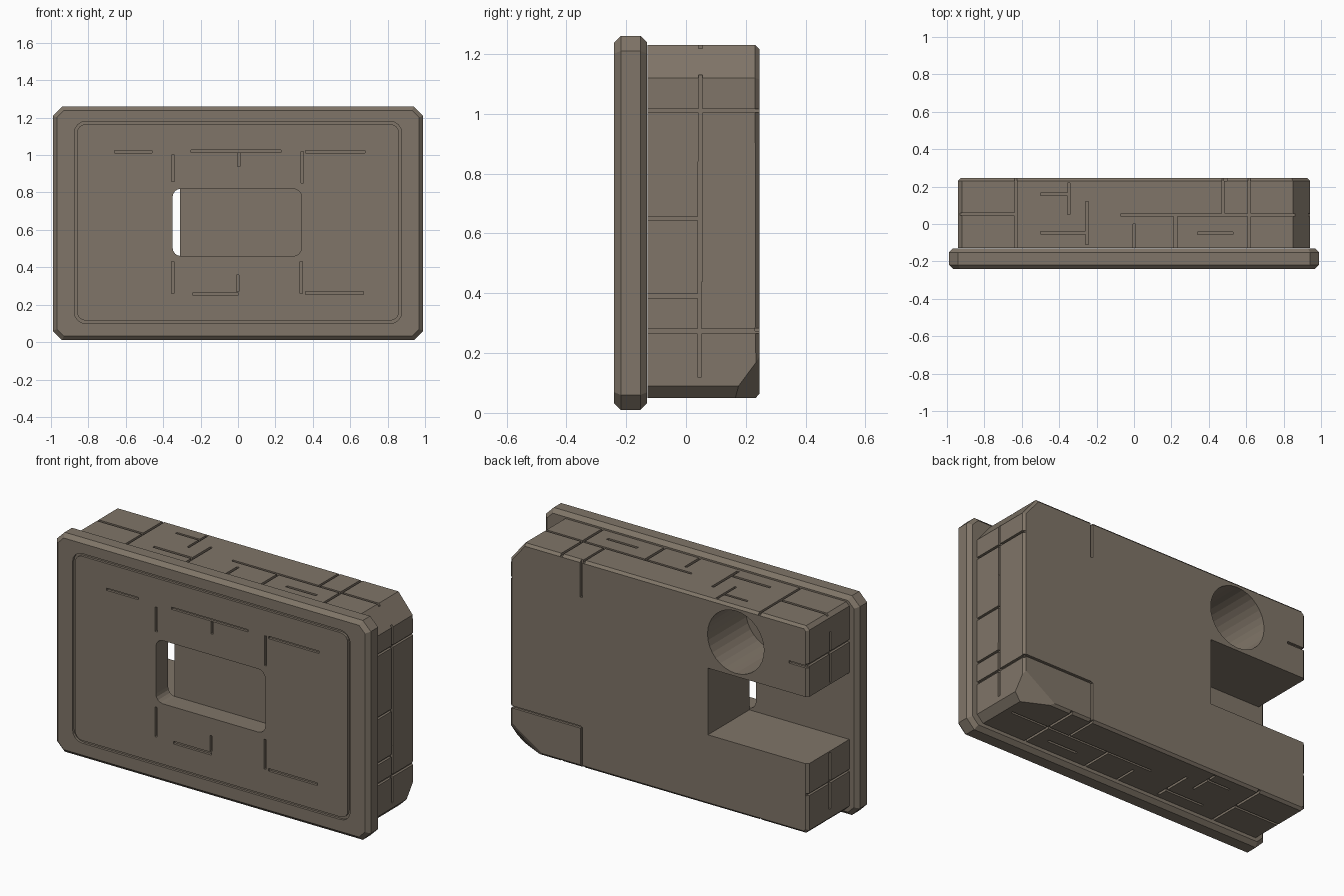
import bpy, bmesh, math, random
from mathutils import Vector

if "Cube" in bpy.data.objects:
    bpy.data.objects.remove(bpy.data.objects["Cube"])

random.seed(4)
stone = bpy.data.materials.new("grey brown stone")
stone.diffuse_color = (0.215, 0.178, 0.138, 1)
stone.use_nodes = True
stone.node_tree.nodes["Principled BSDF"].inputs["Base Color"].default_value = stone.diffuse_color


def make_object(name, bm):
    bmesh.ops.recalc_face_normals(bm, faces=bm.faces)
    me = bpy.data.meshes.new(name)
    bm.to_mesh(me)
    bm.free()
    ob = bpy.data.objects.new(name, me)
    bpy.context.collection.objects.link(ob)
    me.materials.append(stone)
    return ob


def add_prism(bm, pts, y0, y1):
    """Extrude an x-z outline from y0 to y1."""
    a = [bm.verts.new((x, y0, z)) for x, z in pts]
    b = [bm.verts.new((x, y1, z)) for x, z in pts]
    bm.faces.new(a)
    bm.faces.new(b[::-1])
    for i in range(len(pts)):
        j = (i + 1) % len(pts)
        bm.faces.new((a[j], a[i], b[i], b[j]))


def rounded(x0, x1, z0, z1, r, n=4):
    pts = []
    for k, (cx, cz) in enumerate([(x1 - r, z1 - r), (x0 + r, z1 - r),
                                  (x0 + r, z0 + r), (x1 - r, z0 + r)]):
        for i in range(n + 1):
            t = math.pi / 2 * (k + i / n)
            pts.append((cx + r * math.cos(t), cz + r * math.sin(t)))
    return pts


def add_box(bm, lo, hi):
    add_prism(bm, [(lo[0], lo[2]), (hi[0], lo[2]), (hi[0], hi[2]), (lo[0], hi[2])],
              lo[1], hi[1])


def carve(ob, bm):
    """Subtract the cutter mesh from the object and apply it."""
    cutter = make_object("cutter", bm)
    cutter.hide_render = True
    mod = ob.modifiers.new("carve", 'BOOLEAN')
    mod.operation = 'DIFFERENCE'
    mod.solver = 'EXACT'
    mod.use_self = True
    mod.object = cutter
    dg = bpy.context.evaluated_depsgraph_get()
    dg.update()
    me = bpy.data.meshes.new_from_object(ob.evaluated_get(dg))
    ob.modifiers.clear()
    ob.data = me
    bpy.data.objects.remove(cutter)


def groove(bm, axis, level, a, b, w=0.007, d=0.014):
    """Shallow seam from a to b (other two axes) on the face axis = level."""
    others = [i for i in range(3) if i != axis]
    lo, hi = [0] * 3, [0] * 3
    lo[axis], hi[axis] = level - d, level + d
    for k, i in enumerate(others):
        p, q = sorted((a[k], b[k]))
        if q - p < 0.001:
            c = p + random.uniform(-0.004, 0.004)
            lo[i], hi[i] = c - w * random.uniform(0.8, 1.2), c + w
        else:
            lo[i], hi[i] = p, q
    add_box(bm, lo, hi)


# Front plate with chamfered rim
bm = bmesh.new()
c = 0.05
add_prism(bm, [(0.99 - c, 0.01), (0.99, 0.01 + c), (0.99, 1.26 - c), (0.99 - c, 1.26),
               (-0.99 + c, 1.26), (-0.99, 1.26 - c), (-0.99, 0.01 + c), (-0.99 + c, 0.01)],
          -0.24, -0.13)
rim = [e for e in bm.edges if abs(e.verts[0].co.y - e.verts[1].co.y) < 1e-5]
bmesh.ops.bevel(bm, geom=rim, offset=0.022, segments=1, affect='EDGES')
front_plate = make_object("front_plate", bm)

# Window through the plate
bm = bmesh.new()
add_prism(bm, rounded(-0.35, 0.34, 0.46, 0.82, 0.045), -0.3, 0)
carve(front_plate, bm)

# Rounded frame groove on the plate
bm = bmesh.new()
outer, inner = rounded(-0.875, 0.875, 0.1, 1.18, 0.06), rounded(-0.86, 0.86, 0.115, 1.165, 0.045)
rings = [[bm.verts.new((x, y, z)) for x, z in pts]
         for pts, y in ((outer, -0.26), (outer, -0.226), (inner, -0.226), (inner, -0.26))]
for k in range(4):
    p, q = rings[k], rings[(k + 1) % 4]
    for i in range(len(p)):
        j = (i + 1) % len(p)
        bm.faces.new((p[i], p[j], q[j], q[i]))
carve(front_plate, bm)

# Brick seams on the plate, as x0, z0, x1, z1
bm = bmesh.new()
for x0, z0, x1, z1 in [(-0.66, 1.02, -0.46, 1.02), (-0.25, 1.02, 0.23, 1.02),
                       (0.36, 1.02, 0.68, 1.02), (-0.35, 0.86, -0.35, 1.0),
                       (0.34, 0.85, 0.34, 1.02), (-0.35, 0.26, -0.35, 0.43),
                       (0.34, 0.26, 0.34, 0.43), (-0.24, 0.26, 0.0, 0.26),
                       (0.36, 0.26, 0.67, 0.26), (0, 0.94, 0, 1.01), (0, 0.27, 0, 0.36)]:
    groove(bm, 1, -0.24, (x0, z0), (x1, z1))
carve(front_plate, bm)

# Stone body with clipped right-hand corners
bm = bmesh.new()
add_prism(bm, [(0.90, 0.05), (0.94, 0.09), (0.94, 1.12), (0.85, 1.23), (-0.92, 1.23),
               (-0.94, 1.21), (-0.94, 0.07), (-0.92, 0.05)], -0.128, 0.245)
bmesh.ops.bisect_plane(bm, geom=bm.verts[:] + bm.edges[:] + bm.faces[:],
                       plane_co=Vector((0.74, 0.245, 0.05)),
                       plane_no=Vector((1 / 0.2, 1 / 0.1, -1 / 0.13)), clear_outer=True)
bmesh.ops.holes_fill(bm, edges=[e for e in bm.edges if e.is_boundary])
back_edges = [e for e in bm.edges if all(v.co.y > 0.24 for v in e.verts)]
bmesh.ops.bevel(bm, geom=back_edges, offset=0.014, segments=1, affect='EDGES')
stone_body = make_object("stone_body", bm)

# Side notch, open to the left and back
bm = bmesh.new()
add_box(bm, (-1.1, -0.2, 0.45), (-0.31, 0.4, 0.83))
carve(stone_body, bm)

# Round socket above the notch
bm = bmesh.new()
add_prism(bm, [(-0.485 + 0.178 * math.cos(i * math.tau / 32),
                1.025 + 0.178 * math.sin(i * math.tau / 32)) for i in range(32)], -0.10, 0.4)
carve(stone_body, bm)

# Brick seams on the left and right sides, as y0, z0, y1, z1
F, B = -0.14, 0.26
bm = bmesh.new()
for side in (-0.94, 0.94):
    seams = [(F, 1.01, B, 1.01), (F, 0.27, B, 0.27), (0.045, 0.12, 0.045, 0.44),
             (0.045, 0.84, 0.045, 1.13)]
    if side > 0:
        seams += [(0.045, 0.44, 0.045, 0.84), (F, 0.65, 0.045, 0.65), (F, 0.39, 0.045, 0.39)]
    for y0, z0, y1, z1 in seams:
        groove(bm, 0, side, (y0, z0), (y1, z1))

# Brick seams on the top and bottom, as x0, y0, x1, y1
for level in (0.05, 1.23):
    for x0, y0, x1, y1 in [(-0.93, 0.05, -0.63, 0.05), (-0.07, 0.05, 0.86, 0.05),
                           (-0.63, F, -0.63, B), (0.62, F, 0.62, B), (0.22, F, 0.22, 0.05),
                           (0, F, 0, 0), (0.48, 0.05, 0.48, B), (-0.5, -0.05, -0.25, -0.05),
                           (-0.25, -0.11, -0.25, 0.12), (0.34, -0.05, 0.53, -0.05),
                           (-0.5, 0.16, -0.35, 0.16), (-0.35, 0.05, -0.35, 0.22)]:
        groove(bm, 2, level, (x0, y0), (x1, y1))

# Brick seams on the back, as x0, z0, x1, z1
for x0, z0, x1, z1 in [(0.49, 1.02, 0.49, 1.25), (0.49, 0.28, 0.96, 0.28),
                       (0.49, 0.03, 0.49, 0.28), (-0.96, 1.0, -0.82, 1.0)]:
    groove(bm, 1, 0.245, (x0, z0), (x1, z1))
carve(stone_body, bm)
